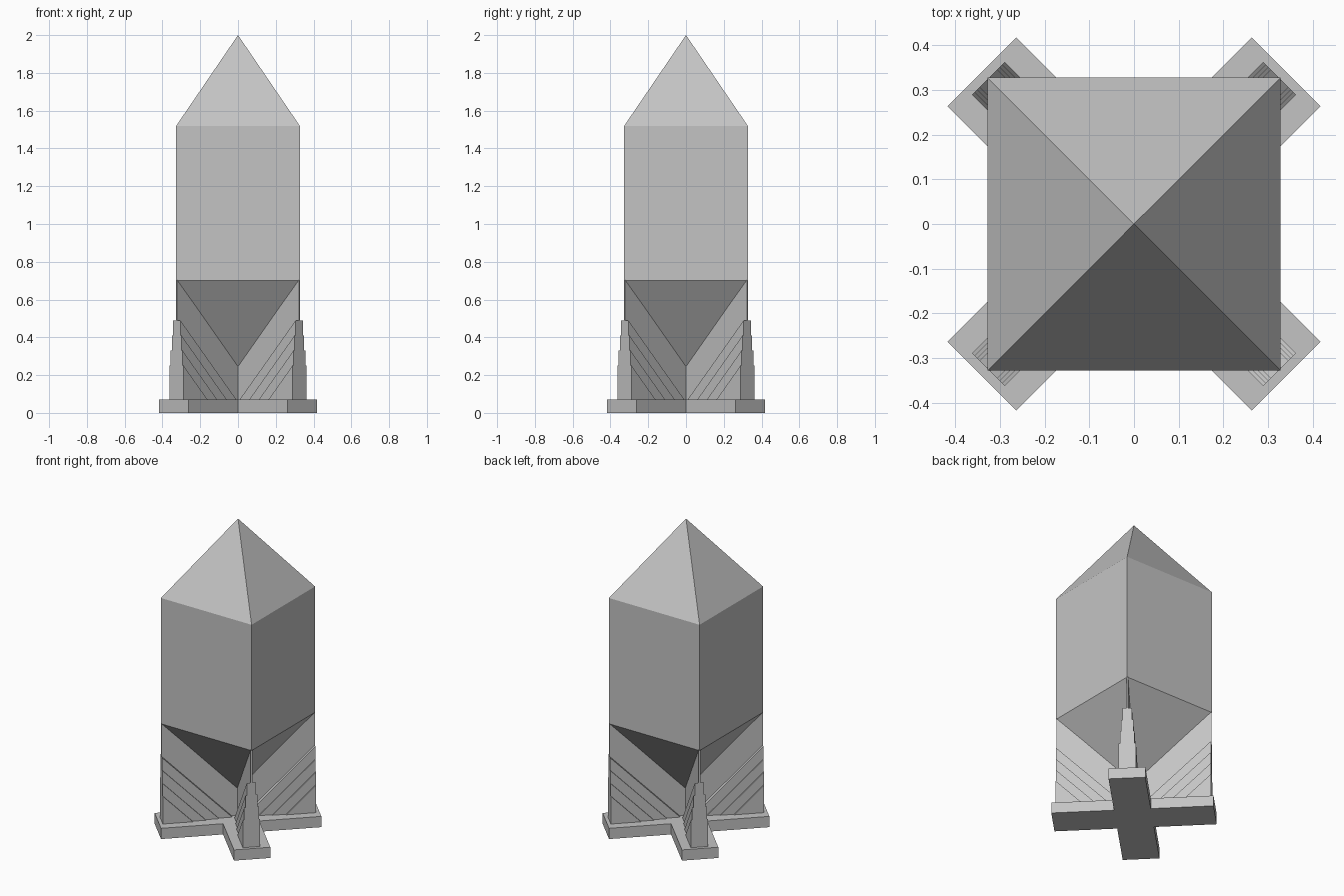
import bpy, bmesh, math
from mathutils import Matrix, Vector

cube = bpy.data.objects.get("Cube")
if cube:
    bpy.data.objects.remove(cube, do_unlink=True)

grey = bpy.data.materials.new("stone grey")
grey.use_nodes = True
colour = (0.55, 0.55, 0.55, 1)
grey.diffuse_color = colour
grey.node_tree.nodes["Principled BSDF"].inputs["Base Color"].default_value = colour

HALF = 0.327      # half width of the tower body
BASE_TOP = 0.07   # top of the cross-shaped foot
FIN_R = 0.46      # distance of the fin ends from the centre


def make_object(name, bm):
    bmesh.ops.recalc_face_normals(bm, faces=bm.faces)
    mesh = bpy.data.meshes.new(name)
    bm.to_mesh(mesh)
    bm.free()
    mesh.materials.append(grey)
    obj = bpy.data.objects.new(name, mesh)
    bpy.context.collection.objects.link(obj)
    return obj


def prism(bm, outline, direction):
    """Extrude a flat outline along a direction, keeping both caps."""
    start = [bm.verts.new(p) for p in outline]
    end = [bm.verts.new(Vector(p) + Vector(direction)) for p in outline]
    bm.faces.new(start)
    bm.faces.new(end[::-1])
    for i in range(len(start)):
        j = (i + 1) % len(start)
        bm.faces.new((start[j], start[i], end[i], end[j]))


def plate(bm, profile, half_thickness):
    """Upright plate with a profile of (radius, height) points."""
    prism(bm, [(r, -half_thickness, z) for r, z in profile],
          (0, 2 * half_thickness, 0))


# Tower body: square shaft with a pyramid at each end
bm = bmesh.new()
corners = [(-HALF, -HALF), (HALF, -HALF), (HALF, HALF), (-HALF, HALF)]
lower = [bm.verts.new((x, y, 0.70)) for x, y in corners]
upper = [bm.verts.new((x, y, 1.52)) for x, y in corners]
tip = bm.verts.new((0, 0, 2.0))
keel = bm.verts.new((0, 0, 0.24))
for i in range(4):
    j = (i + 1) % 4
    bm.faces.new((lower[i], lower[j], upper[j], upper[i]))
    bm.faces.new((upper[i], upper[j], tip))
    bm.faces.new((lower[j], lower[i], keel))
make_object("tower_body", bm)

# Cross-shaped foot, turned onto the diagonals
bm = bmesh.new()
w, r = 0.109, 0.481
arm = [(r, -w, 0), (r, w, 0), (w, w, 0)]
outline = []
for i in range(4):
    turn = Matrix.Rotation(math.radians(45 + 90 * i), 3, 'Z')
    outline += [turn @ Vector(p) for p in arm]
prism(bm, outline, (0, 0, BASE_TOP))
make_object("cross_foot", bm)

# Four diagonal fins: a thin blade and stepped buttress layers
corner_names = ["back_left", "back_right", "front_right", "front_left"]
for i, corner in enumerate(corner_names):
    turn = Matrix.Rotation(math.radians(45 + 90 * i), 4, 'Z')

    bm = bmesh.new()
    plate(bm, [(0, BASE_TOP), (FIN_R, BASE_TOP), (FIN_R, 0.705), (0, 0.24)], 0.005)
    make_object(corner + "_fin", bm).matrix_world = turn

    bm = bmesh.new()
    for step in range(4):
        top = 0.49 - 0.08 * step
        inner = FIN_R - (top - BASE_TOP)
        plate(bm, [(inner, BASE_TOP), (FIN_R, BASE_TOP), (FIN_R, top)],
              0.028 + 0.008 * step)
    make_object(corner + "_buttress", bm).matrix_world = turn
